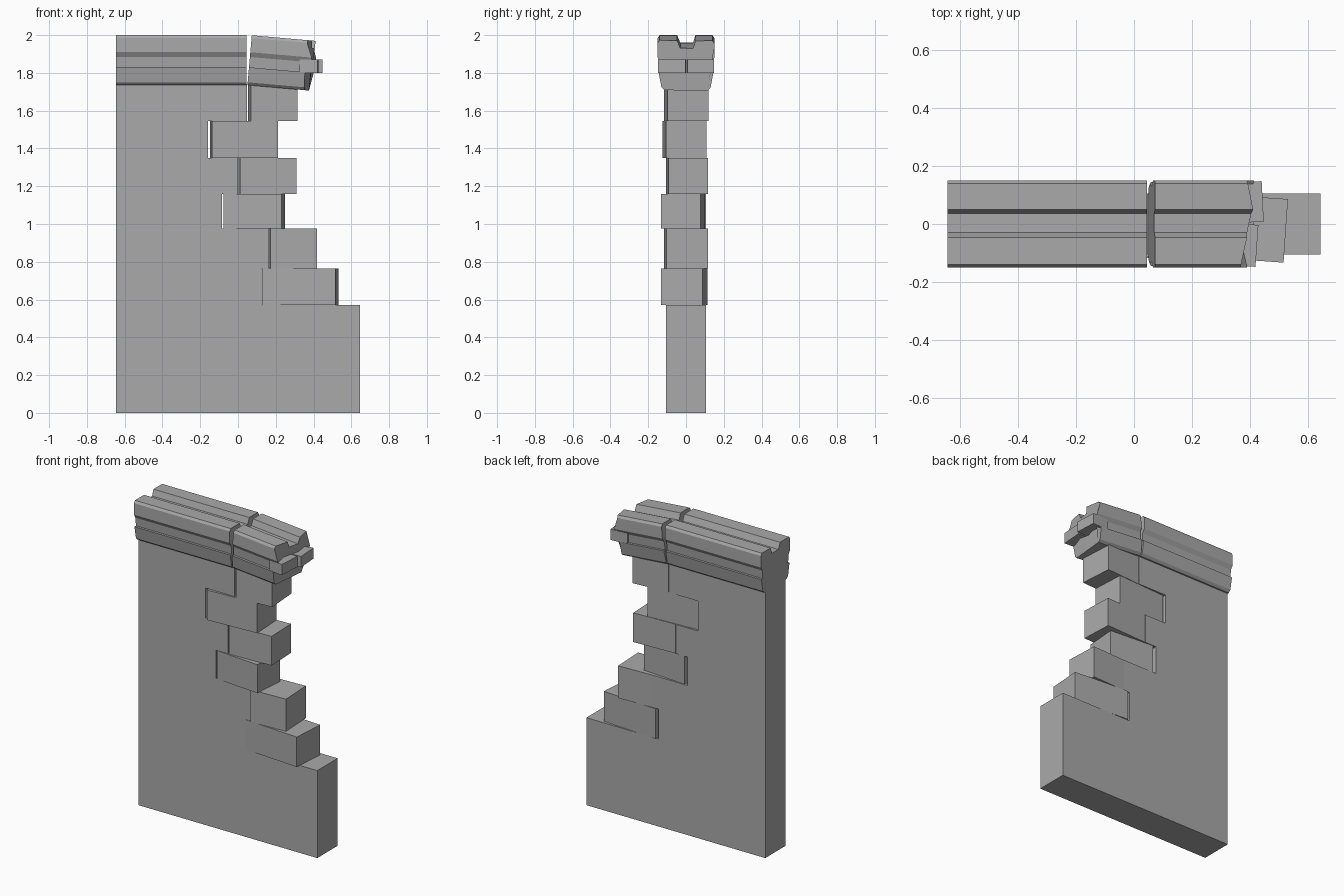
import bpy, bmesh, math
from mathutils import Matrix, Vector

if "Cube" in bpy.data.objects:
    bpy.data.objects.remove(bpy.data.objects["Cube"])

stone = bpy.data.materials.new("grey stone")
stone.use_nodes = True
stone.diffuse_color = (0.4, 0.4, 0.4, 1)
stone.node_tree.nodes["Principled BSDF"].inputs["Base Color"].default_value = (0.4, 0.4, 0.4, 1)


def add_object(name, bm):
    bmesh.ops.recalc_face_normals(bm, faces=bm.faces)
    mesh = bpy.data.meshes.new(name)
    bm.to_mesh(mesh)
    bm.free()
    mesh.materials.append(stone)
    obj = bpy.data.objects.new(name, mesh)
    bpy.context.collection.objects.link(obj)
    return obj


def prism(name, start, end):
    """Join two matching outlines into a closed solid."""
    bm = bmesh.new()
    a = [bm.verts.new(p) for p in start]
    b = [bm.verts.new(p) for p in end]
    bm.faces.new(a)
    bm.faces.new(b[::-1])
    for i in range(len(a)):
        j = (i + 1) % len(a)
        bm.faces.new((a[i], a[j], b[j], b[i]))
    return add_object(name, bm)


def block(name, x0, x1, y0, y1, z0, z1, turn):
    """Brick turned a few degrees about its upright axis."""
    bm = bmesh.new()
    bmesh.ops.create_cube(bm, size=1)
    bmesh.ops.scale(bm, vec=(x1 - x0, y1 - y0, z1 - z0), verts=bm.verts)
    obj = add_object(name, bm)
    obj.location = ((x0 + x1) / 2, (y0 + y1) / 2, (z0 + z1) / 2)
    obj.rotation_euler.z = math.radians(turn)
    return obj


# Wall with a toothed broken edge: (edge x, top z) for each course
courses = [(0.645, 0.57), (0.125, 0.765), (0.165, 0.975), (-0.085, 1.16),
           (0, 1.35), (-0.16, 1.545), (0.048, 1.74)]
outline, z = [(-0.645, 0)], 0
for x, top in courses:
    outline += [(x, z), (x, top)]
    z = top
outline.append((-0.645, z))
prism("wall", [(x, -0.105, z) for x, z in outline], [(x, 0.105, z) for x, z in outline])

# Loose bricks filling the broken edge
bricks = [(0.133, 0.525, -0.12, 0.10, -4), (0.166, 0.414, -0.11, 0.11, 2.5),
          (-0.07, 0.24, -0.12, 0.09, -4.5), (0.006, 0.304, -0.1, 0.11, 2.5),
          (-0.144, 0.206, -0.115, 0.1, 3), (0.06, 0.308, -0.107, 0.112, 4)]
for i, (x0, x1, y0, y1, turn) in enumerate(bricks):
    block(f"brick_{i + 1}", x0, x1, y0, y1, courses[i][1], courses[i + 1][1], turn)

# Moulded coping: side steps mirrored, with an uneven groove along the top
side = [(0.115, 1.735), (0.13, 1.75), (0.145, 1.83), (0.13, 1.83),
        (0.135, 1.885), (0.15, 1.91), (0.15, 1.985), (0.14, 2.0)]
groove = [(0.05, 2.0), (0.037, 1.96), (-0.03, 1.96), (-0.047, 2.0)]
profile = side + groove + [(-y, z) for y, z in reversed(side)]
prism("coping", [(-0.645, y, z) for y, z in profile], [(0.045, y, z) for y, z in profile])

# Broken coping end, tipped down, with a ragged outer face
tilt = Matrix.Rotation(math.radians(5), 4, 'Y')


def tipped(x, y, z):
    return Vector((0.05, 0, 1.735)) + tilt @ Vector((x, y, z - 1.735))


def ragged(y, z):
    peak = 0.34 - abs(y - 0.05) * (0.22 if y < 0.05 else 0.2)
    return peak + (0.03 if 1.83 < z < 1.95 else 0.0)


prism("broken_coping", [tipped(0, y, z) for y, z in profile],
      [tipped(ragged(y, z), y, z) for y, z in profile])

# Two split slabs showing in the middle band of the broken end
block("back_slab", 0.325, 0.445, 0.005, 0.145, 1.80, 1.87, 3)
block("front_slab", 0.33, 0.425, -0.145, 0.0, 1.80, 1.87, -4)
